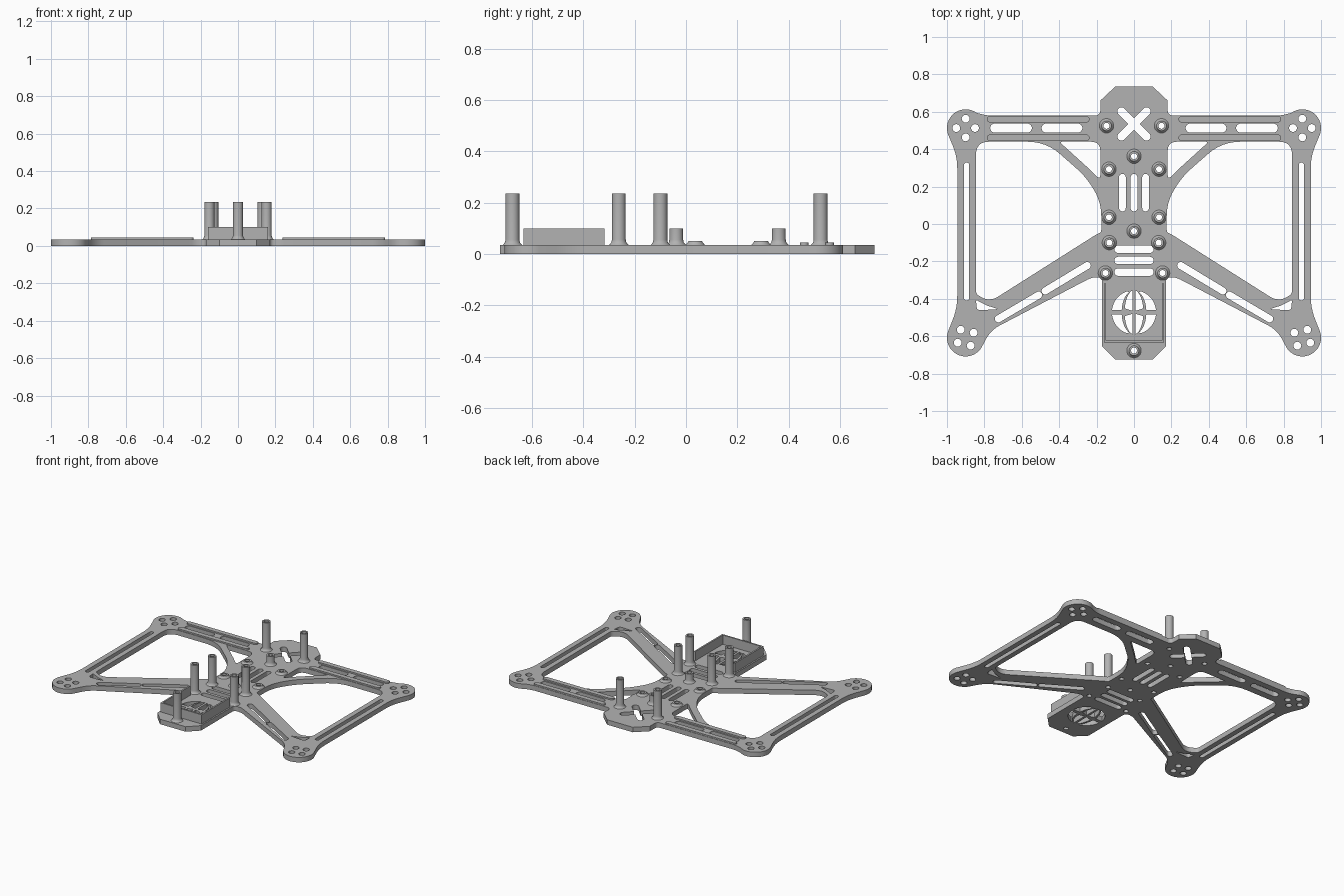
import bpy, bmesh
from math import sin, cos, pi, radians
from mathutils import Vector

cube = bpy.data.objects.get("Cube")
if cube:
    bpy.data.objects.remove(cube, do_unlink=True)

PLATE = 0.035
grey = bpy.data.materials.new("frame grey")
grey.use_nodes = True
grey.diffuse_color = (0.45, 0.45, 0.45, 1)
grey.node_tree.nodes["Principled BSDF"].inputs["Base Color"].default_value = grey.diffuse_color


def finish(obj):
    bpy.ops.object.select_all(action="DESELECT")
    obj.select_set(True)
    bpy.context.view_layer.objects.active = obj
    if obj.type == "CURVE":
        bpy.ops.object.convert(target="MESH")
        obj = bpy.context.object
    obj.data.materials.clear()
    obj.data.materials.append(grey)
    bpy.ops.object.shade_smooth_by_angle(angle=radians(30))
    return obj


def slab(name, loops, z0, z1):
    """Flat filled sheet with holes, given thickness."""
    cu = bpy.data.curves.new(name, "CURVE")
    cu.dimensions = "2D"
    cu.fill_mode = "BOTH"
    cu.extrude = (z1 - z0) / 2
    for pts in loops:
        sp = cu.splines.new("POLY")
        sp.points.add(len(pts) - 1)
        for p, (x, y) in zip(sp.points, pts):
            p.co = (x, y, (0), 1)
        sp.use_cyclic_u = True
    obj = bpy.data.objects.new(name, cu)
    obj.location.z = (z0 + z1) / 2
    bpy.context.collection.objects.link(obj)
    return finish(obj)


def arc(cx, cy, r, a0, a1, n=16, ry=None):
    ry = r if ry is None else ry
    angs = [radians(a0 + (a1 - a0) * i / n) for i in range(n + 1)]
    return [(cx + r * cos(a), cy + ry * sin(a)) for a in angs]


def circle(cx, cy, r, n=24):
    return arc(cx, cy, r, 0, 360, n)[:-1]


def slot(x0, y0, x1, y1, r):
    """Round-ended slot between two end centres."""
    a = Vector((1, 0)).angle_signed(Vector((x1 - x0, y1 - y0)))
    a = -a * 180 / pi
    return arc(x1, y1, r, a - 90, a + 90, 10) + arc(x0, y0, r, a + 90, a + 270, 10)


def rounded(points, n=6):
    """Polygon whose corners (x, y, radius) are rounded."""
    out = []
    for i, (x, y, r) in enumerate(points):
        p = Vector((x, y))
        a = Vector(points[i - 1][:2]) - p
        b = Vector(points[(i + 1) % len(points)][:2]) - p
        if r == 0:
            out.append((x, y))
            continue
        d = min(r, a.length * 0.48, b.length * 0.48)
        s, e = p + a.normalized() * d, p + b.normalized() * d
        for k in range(n + 1):
            t = k / n
            q = s * (1 - t) ** 2 + p * 2 * t * (1 - t) + e * t * t
            out.append((q.x, q.y))
    return out


def flip(pts):
    return [(-x, y) for x, y in reversed(pts)]


def both(pts):
    return [pts, flip(pts)]


# Outer silhouette: right half, then mirrored
hub = lambda y, a0, a1: [(x, v, 0) for x, v in arc(0.9, y, 0.1, a0, a1, 24)]
half = [(0.10, 0.735, 0), (0.18, 0.66, 0), (0.18, 0.58, 0.03), (0.79, 0.58, 0.05)]
half += hub(0.513, 125, -20)
half += [(0.945, 0.36, 0.1), (0.945, -0.45, 0.1)]
half += hub(-0.608, 20, -145)
half += [(0.765, -0.567, 0.08), (0.225, -0.285, 0.05), (0.17, -0.285, 0.03),
         (0.17, -0.655, 0), (0.10, -0.725, 0)]
outline = rounded(half)
outline = outline + flip(outline)

# Large side window, brace gap and corner gap
window = rounded([(0.845, 0.44, 0.07), (0.47, 0.44, 0.10), (0.26, 0.255, 0.06),
                  (0.175, 0.12, 0.08), (0.175, -0.045, 0.06), (0.20, -0.055, 0.02),
                  (0.745, -0.40, 0.03), (0.79, -0.405, 0.03), (0.845, -0.375, 0.02)])
brace_gap = rounded([(0.40, 0.44, 0.02), (0.18, 0.44, 0.05), (0.18, 0.235, 0.03),
                     (0.24, 0.295, 0.03)])
corner_gap = rounded([(0.845, -0.405, 0.01), (0.79, -0.435, 0.02), (0.725, -0.455, 0.015),
                      (0.84, -0.462, 0.02)])
holes = both(window) + both(brace_gap) + both(corner_gap)

# Arm slots
holes += both(slot(0.30, 0.513, 0.47, 0.513, 0.024))
holes += both(slot(0.57, 0.513, 0.745, 0.513, 0.024))
holes += both(slot(0.895, 0.315, 0.895, -0.395, 0.014))
holes += both(slot(0.25, -0.222, 0.475, -0.358, 0.019))
holes += both(slot(0.51, -0.38, 0.725, -0.507, 0.019))

# Motor mounting holes
for k in range(4):
    a, b = radians(90 * k), radians(90 * k + 58)
    holes += both(circle(0.9 + 0.05 * cos(a), 0.513 + 0.05 * sin(a), 0.021, 16))
    holes += both(circle(0.9 + 0.05 * cos(b), -0.608 + 0.05 * sin(b), 0.021, 16))

# Body slots
for x in (-0.062, 0, 0.062):
    holes.append(slot(x, 0.085, x, 0.25, 0.018))
for y in (-0.135, -0.195, -0.257):
    holes.append(slot(-0.085, y, 0.085, y, 0.02))

# Cross-shaped cutout
cross = []
for k in range(4):
    a = 45 + 90 * k
    r = radians(a)
    cross += arc(0.095 * cos(r), 0.535 + 0.095 * sin(r), 0.022, a - 90, a + 90, 8)
    cross.append((0.031 * cos(r + pi / 4), 0.535 + 0.031 * sin(r + pi / 4)))
holes.append(cross)

# Globe grille: two openings in each quadrant
GY, GR = -0.472, 0.118
for sy in (1, -1):
    lo, hi = 6, 84
    inner = [(0.008, 0.008)] + arc(0, 0, 0.05, 10, 80, 10, GR) + [(0.008, GR)]
    outer = arc(0, 0, GR, lo, 72, 12) + arc(0, 0, 0.066, 66, lo, 12, GR)
    for shape in (inner, outer):
        holes += both([(x, GY + sy * y) for x, y in shape])

# Fastener positions: x, y, height of the standoff top
tall, short, low = 0.235, 0.10, 0.05
mounts = [(0.147, 0.525, tall), (0.134, 0.293, low), (0.134, 0.036, low),
          (0.132, -0.1, tall), (0.153, -0.262, tall)]
mounts += [(-x, y, h) for x, y, h in mounts]
mounts += [(0, 0.362, short), (0, -0.038, short), (0, -0.677, tall)]
BORE = 0.016
holes += [circle(x, y, BORE) for x, y, h in mounts]
slab("frame_plate", [outline] + holes, 0, PLATE)


def standoff(name, x, y, h):
    """Hollow turned post with a flared foot."""
    foot = [(0.041, PLATE - 0.002), (0.034, 0.039), (0.029, 0.046)]
    if h > low:
        foot.append((0.027, 0.056))
    profile = [(BORE, PLATE - 0.002)] + foot + [(0.027, h), (BORE, h)]
    bm = bmesh.new()
    n = 24
    rings = [[bm.verts.new((r * cos(2 * pi * i / n), r * sin(2 * pi * i / n), z))
              for i in range(n)] for r, z in profile]
    for k, ring in enumerate(rings):
        nxt = rings[(k + 1) % len(rings)]
        for i in range(n):
            j = (i + 1) % n
            bm.faces.new((ring[i], ring[j], nxt[j], nxt[i]))
    bmesh.ops.recalc_face_normals(bm, faces=bm.faces)
    me = bpy.data.meshes.new(name)
    bm.to_mesh(me)
    bm.free()
    obj = bpy.data.objects.new(name, me)
    obj.location = (x, y, 0)
    bpy.context.collection.objects.link(obj)
    finish(obj)


for i, (x, y, h) in enumerate(mounts):
    kind = {tall: "tall_standoff", short: "short_standoff", low: "low_boss"}[h]
    standoff(f"{kind}_{i + 1}", x, y, h)

# Stiffening rails on the rear arms
for side, s in (("left", 1), ("right", -1)):
    for label, y in (("outer", 0.56), ("inner", 0.461)):
        rail = slot(0.255, y, 0.77, y, 0.017)
        slab(f"{label}_rail_{side}", [rail if s > 0 else flip(rail)], PLATE - 0.002, 0.045)

# Tray wall, open towards the middle of the body
W, T, Y0, Y1 = 0.16, 0.011, -0.633, -0.318
slab("tray_wall", [[(W, Y1), (W, Y0), (-W, Y0), (-W, Y1), (T - W, Y1), (T - W, Y0 + T),
                    (W - T, Y0 + T), (W - T, Y1)]], PLATE - 0.002, 0.10)
